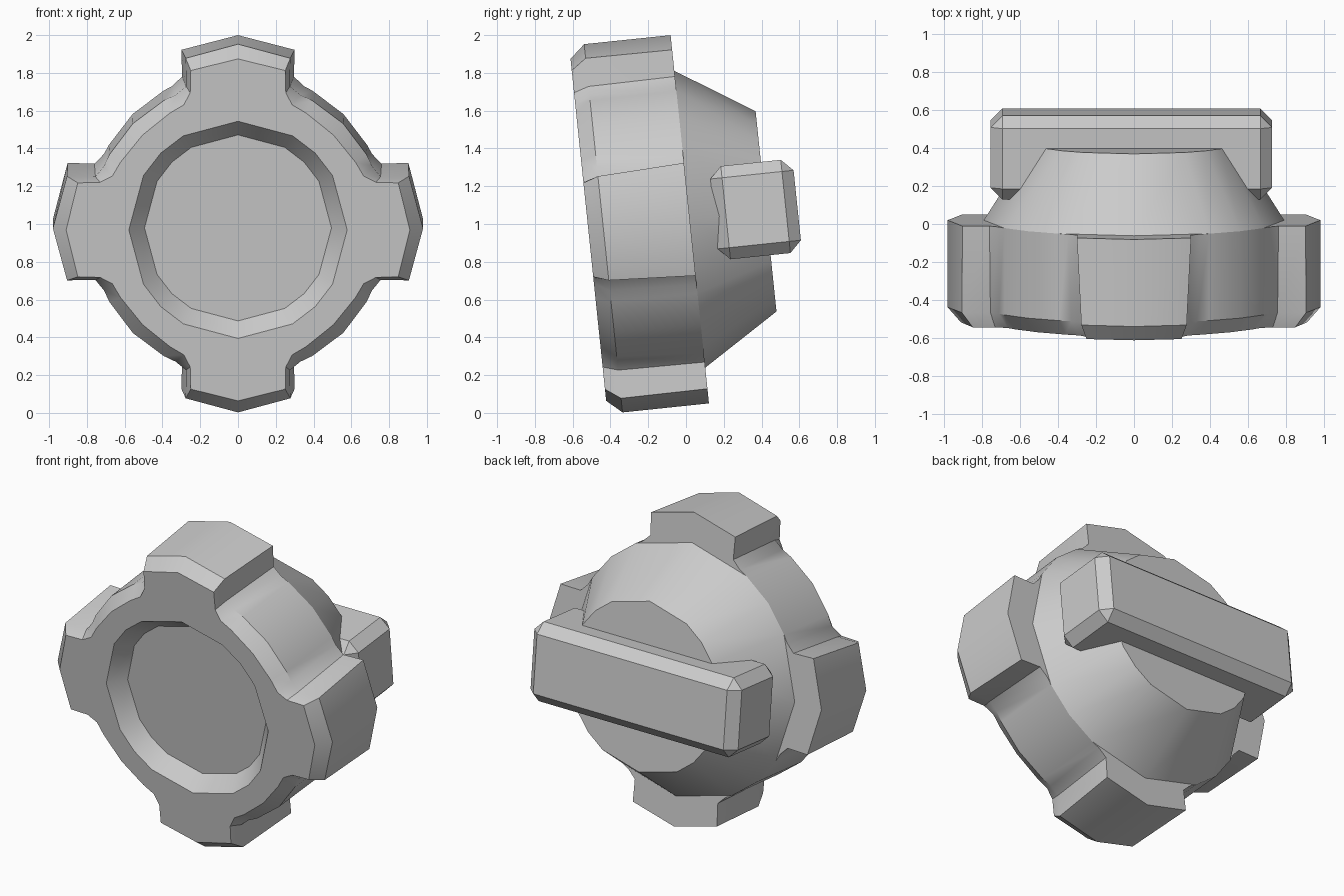
import bpy, bmesh
from math import sin, cos, radians
from mathutils import Matrix

if "Cube" in bpy.data.objects:
    bpy.data.objects.remove(bpy.data.objects["Cube"])

# Whole model leans back about x; local y is the body axis, local z is up
TILT = Matrix.Translation((0, 0.02, 1.025)) @ Matrix.Rotation(radians(5.95), 4, 'X')


def finish(bm, name):
    bmesh.ops.recalc_face_normals(bm, faces=bm.faces[:])
    mesh = bpy.data.meshes.new(name)
    bm.to_mesh(mesh)
    bm.free()
    ob = bpy.data.objects.new(name, mesh)
    bpy.context.collection.objects.link(ob)
    ob.matrix_world = TILT
    bpy.ops.object.select_all(action='DESELECT')
    ob.select_set(True)
    bpy.context.view_layer.objects.active = ob
    bpy.ops.object.shade_smooth_by_angle(angle=radians(32))
    return ob


def outline(eighth):
    """Four-lug outline from points running from the lug tip to the diagonal."""
    quarter = eighth + [(z, x) for x, z in eighth[-2:0:-1]]
    pts = []
    for _ in range(4):
        pts += quarter
        quarter = [(z, -x) for x, z in quarter]
    return pts


def circle(r):
    return [(r * sin(radians(q + a)), r * cos(radians(q + a)))
            for q in (0, 90, 180, 270) for a in (0, 30, 45, 60)]


def ring(bm, pts, y):
    return [bm.verts.new((x, y, z)) for x, z in pts]


def skin(bm, a, b):
    n = len(a)
    for i in range(n):
        j = (i + 1) % n
        bm.faces.new((a[i], a[j], b[j], b[i]))


def loop_edges(bm, vs):
    return [bm.edges.get((vs[i - 1], vs[i])) for i in range(len(vs))]


# Body: chamfered four-lug rim, front recess and tapered back
bm = bmesh.new()
front = ring(bm, outline([(0, .91), (.25, .848), (.253, .73), (.287, .665), (.36, .622), (.505, .505)]), -.54)
edge = ring(bm, outline([(0, .98), (.277, .905), (.275, .755), (.33, .71), (.393, .68), (.557, .557)]), -.46)
back = ring(bm, outline([(0, .98), (.30, .902), (.296, .76), (.347, .71), (.395, .684), (.559, .559)]), 0)
skin(bm, front, edge)
skin(bm, edge, back)

recess = ring(bm, circle(.578), -.54)
floor = ring(bm, circle(.495), -.44)
skin(bm, recess, floor)
bm.faces.new(floor)
bmesh.ops.triangle_fill(bm, use_beauty=True,
                        edges=loop_edges(bm, front) + loop_edges(bm, recess))

base = []
for q in range(4):
    hub = bm.verts.new((.79 * sin(radians(90 * q)), 0, .79 * cos(radians(90 * q))))
    lug = [back[(10 * q + k) % 40] for k in range(-4, 5)]
    bm.faces.new(lug + [hub])
    base += [hub] + back[10 * q + 4:10 * q + 7]
end = ring(bm, circle(.533), .406)
skin(bm, base, end)
bm.faces.new(end)
finish(bm, "body")

# Chamfered cross bar on the back
bm = bmesh.new()
size = Matrix.Diagonal((1.48, .443, .496, 1))
bmesh.ops.create_cube(bm, size=1, matrix=Matrix.Translation((-.014, .352, .015)) @ size)
bmesh.ops.bevel(bm, geom=bm.edges[:], offset=.062, segments=1, affect='EDGES')
finish(bm, "back_bar")
